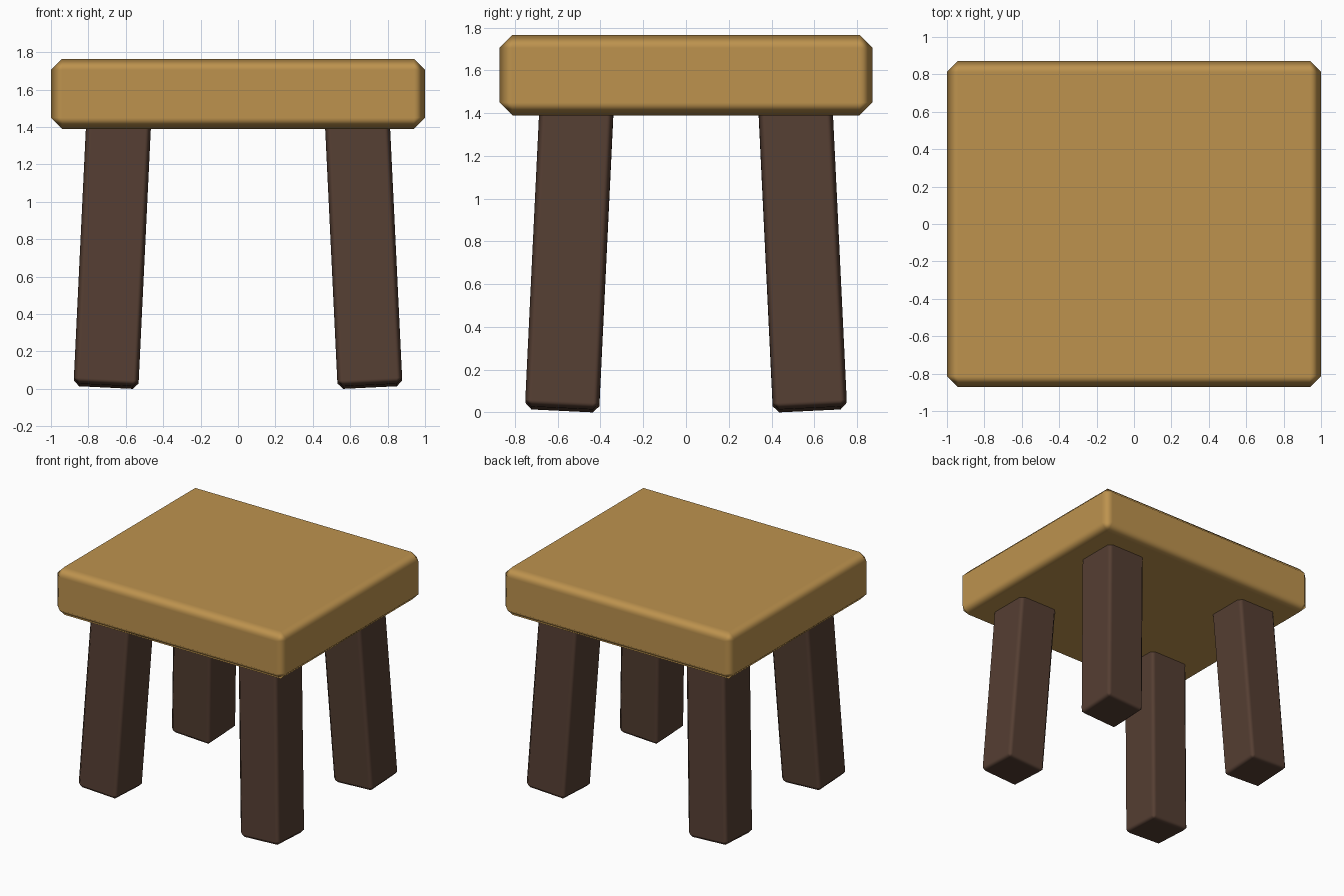
import bpy
import math

if "Cube" in bpy.data.objects:
    bpy.data.objects.remove(bpy.data.objects["Cube"])


def material(name, color):
    mat = bpy.data.materials.new(name)
    mat.diffuse_color = (*color, 1)
    mat.use_nodes = True
    mat.node_tree.nodes["Principled BSDF"].inputs["Base Color"].default_value = mat.diffuse_color
    return mat


def chamfered_box(name, size, center, chamfer, mat, rotation=(0, 0, 0)):
    bpy.ops.mesh.primitive_cube_add(size=1, location=center, rotation=rotation)
    obj = bpy.context.object
    obj.name = name
    obj.scale = size
    bpy.ops.object.transform_apply(location=False, rotation=False, scale=True)
    bevel = obj.modifiers.new("chamfer", 'BEVEL')
    bevel.width = chamfer
    bevel.segments = 1
    bevel.harden_normals = True
    bpy.ops.object.shade_smooth()
    obj.data.materials.append(mat)
    return obj


light_wood = material("light_wood", (0.51, 0.29, 0.076))
dark_wood = material("dark_wood", (0.09, 0.048, 0.032))

# Thick seat slab
chamfered_box("seat", (2.0, 1.745, 0.375), (0, 0, 1.5775), 0.06, light_wood)

# Four legs splayed outward on both axes, tops let into the seat
tilt = math.radians(2.75)
length = 1.44
slope = math.tan(tilt)
for y_name, sy in (("front", -1), ("back", 1)):
    for x_name, sx in (("left", -1), ("right", 1)):
        half = length / 2
        center = (sx * (0.706 - half * slope),
                  sy * (0.58 - half * slope),
                  0.014 + half * math.cos(tilt) ** 2)
        chamfered_box(f"{y_name}_{x_name}_leg", (0.347, 0.347, length), center,
                      0.03, dark_wood, (sy * tilt, -sx * tilt, 0))
